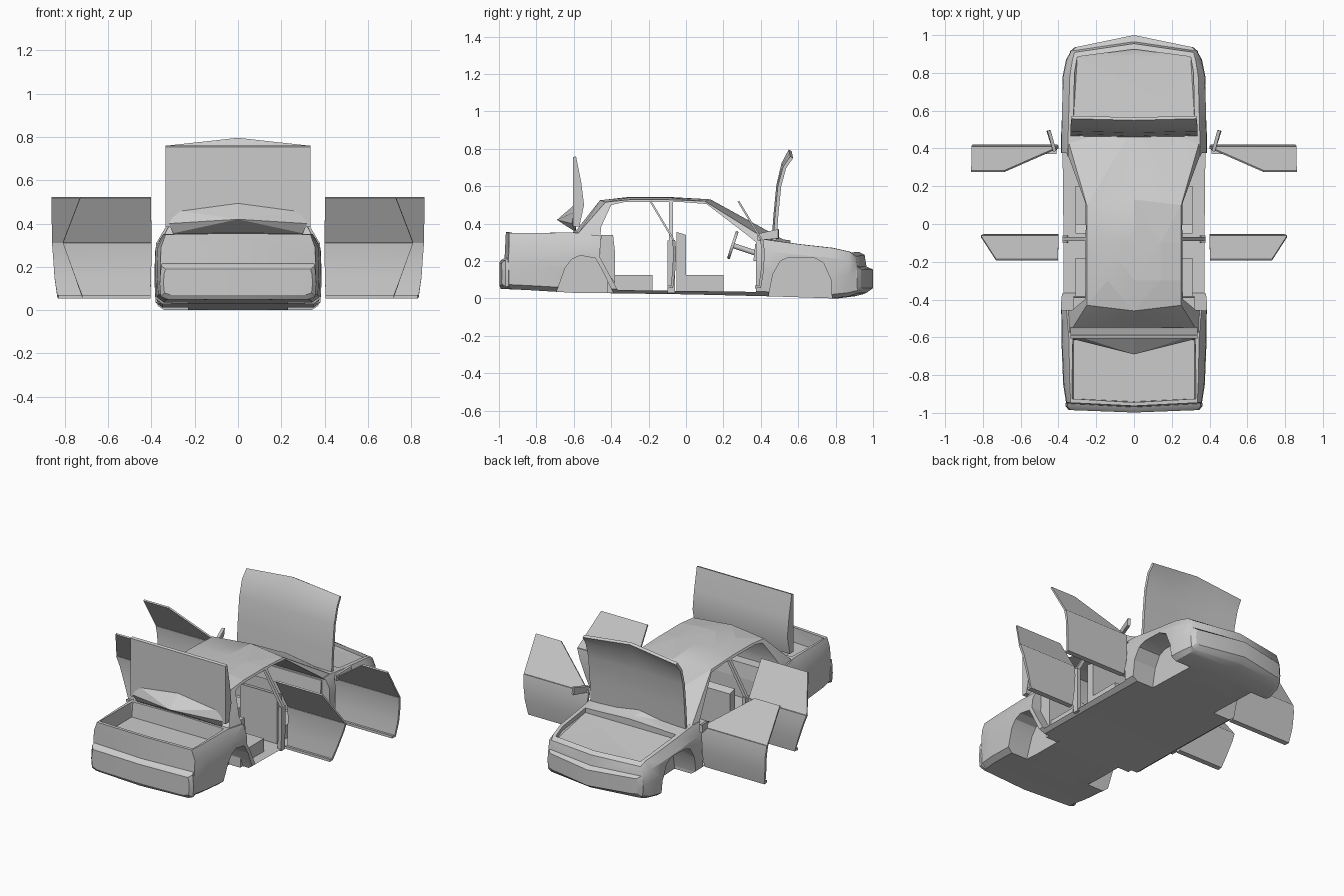
import bpy, bmesh, math
from mathutils import Vector

if "Cube" in bpy.data.objects:
    bpy.data.objects.remove(bpy.data.objects["Cube"])

grey = bpy.data.materials.new("plain grey")
grey.diffuse_color = (0.6, 0.6, 0.6, 1)
grey.use_nodes = True
grey.node_tree.nodes["Principled BSDF"].inputs["Base Color"].default_value = grey.diffuse_color


def activate(ob):
    bpy.ops.object.select_all(action='DESELECT')
    ob.select_set(True)
    bpy.context.view_layer.objects.active = ob


def finish(ob, angle=28):
    activate(ob)
    for m in list(ob.modifiers):
        bpy.ops.object.modifier_apply(modifier=m.name)
    bpy.ops.object.shade_smooth_by_angle(angle=math.radians(angle))


def make(name, bm):
    bmesh.ops.recalc_face_normals(bm, faces=bm.faces)
    me = bpy.data.meshes.new(name)
    bm.to_mesh(me)
    bm.free()
    ob = bpy.data.objects.new(name, me)
    me.materials.append(grey)
    bpy.context.collection.objects.link(ob)
    return ob


def hull(name, pts, mirror=True):
    bm = bmesh.new()
    for p in pts:
        bm.verts.new(p)
        if mirror and p[0]:
            bm.verts.new((-p[0], p[1], p[2]))
    res = bmesh.ops.convex_hull(bm, input=bm.verts)
    junk = {v for v in res["geom_interior"] + res["geom_unused"] if isinstance(v, bmesh.types.BMVert)}
    bmesh.ops.delete(bm, geom=list(junk), context='VERTS')
    return make(name, bm)


def box(name, x, y, z, mirror=False):
    return hull(name, [(a, b, c) for a in x for b in y for c in z], mirror)


def prism(name, yz, x0, x1):
    # side outline pushed from x0 to x1
    bm = bmesh.new()
    f = bm.faces.new([bm.verts.new((x0, y, z)) for y, z in yz])
    ext = bmesh.ops.extrude_face_region(bm, geom=[f])["geom"]
    bmesh.ops.translate(bm, vec=(x1 - x0, 0, 0), verts=[v for v in ext if isinstance(v, bmesh.types.BMVert)])
    return make(name, bm)


def sheet(name, rows, thick, mirror=True, offset=0):
    # panel through rows of points, given thickness
    bm = bmesh.new()
    vs = [[bm.verts.new(p) for p in r] for r in rows]
    for a, b in zip(vs, vs[1:]):
        for i in range(len(a) - 1):
            bm.faces.new((a[i], a[i + 1], b[i + 1], b[i]))
    ob = make(name, bm)
    s = ob.modifiers.new("thickness", 'SOLIDIFY')
    s.thickness, s.offset = thick, offset
    if mirror:
        ob.modifiers.new("mirror", 'MIRROR')
    finish(ob)
    return ob


def boolean(ob, cutter, op='DIFFERENCE'):
    m = ob.modifiers.new("cut", 'BOOLEAN')
    m.operation, m.object, m.solver = op, cutter, 'EXACT'
    activate(ob)
    bpy.ops.object.modifier_apply(modifier=m.name)
    bpy.data.objects.remove(cutter)


# Lower body: y, bow, bottom z, half width, top half width, top z, crown
stations = [(-.985, -.013, .07, .345, .335, .19, .0), (-.965, -.025, .05, .362, .355, .205, .0),
            (-.95, -.02, .05, .362, .35, .215, .0), (-.945, -.018, .05, .36, .335, .35, .005),
            (-.85, -.0, .045, .375, .34, .35, .005), (-.6, 0, .03, .385, .345, .352, .005),
            (-.42, 0, .028, .387, .36, .33, .0), (0, 0, .022, .387, .365, .31, 0),
            (.42, .02, .012, .387, .35, .315, .01), (.6, .03, .006, .385, .345, .29, .012),
            (.78, .03, 0, .378, .34, .27, .012), (.87, .035, .012, .36, .325, .25, .01),
            (.905, .05, .025, .34, .315, .225, .008), (.915, .05, .03, .338, .325, .17, 0),
            (.935, .065, .055, .315, .305, .155, 0)]
bm = bmesh.new()
rings = []
for y, bow, zb, w, wt, zt, crown in stations:
    h = zt - zb
    prof = [(0, zb), (w * .9, zb), (w * .985, zb + h * .08), (w, zb + h * .45),
            (w * .99, zb + h * .8), (wt, zt), (0, zt + crown)]
    rings.append([bm.verts.new((x, y + bow * (1 - x / w), z)) for x, z in prof])
for a, b in zip(rings, rings[1:]):
    for i in range(len(a) - 1):
        bm.faces.new((a[i], a[i + 1], b[i + 1], b[i]))
bm.faces.new(rings[0])
bm.faces.new(rings[-1])
body = make("car_body", bm)
body.modifiers.new("mirror", 'MIRROR')
finish(body)

# Cabin with roof, windscreen and rear window
cabin = hull("cabin", [(.36, .40, .28), (.345, .43, .315), (0, .52, .315), (0, .5, .28), (.34, -.575, .35),
                       (0, -.59, .36), (.36, -.45, .28), (.365, -.1, .31), (.25, .10, .52),
                       (.25, -.1, .528), (.25, -.3, .528), (.25, -.43, .515), (0, .13, .53), (.14, -.1, .54),
                       (.14, -.3, .54), (0, -.1, .543), (0, -.3, .543), (0, -.46, .525)])
boolean(body, cabin, 'UNION')

# Door openings, footwell, rear shelf space, boot and engine bay
boolean(body, prism("door_cut", [(-.365, .045), (.375, .035), (.375, .3), (.345, .325), (.11, .505),
                                 (-.02, .515), (-.33, .515), (-.40, .5), (-.455, .38), (-.46, .22)], -1, 1))
boolean(body, hull("boot_cut", [(.32, -.615, .26), (.32, -.925, .26), (0, -.94, .26),
                                (.325, -.615, .34), (.33, -.925, .38), (0, -.945, .38), (.32, -.6, .38)]))
boolean(body, hull("bay_cut", [(.32, .56, .268), (.315, .8, .243), (.3, .885, .222), (0, .925, .227),
                               (0, .56, .276), (.32, .56, .4), (.315, .8, .4), (.3, .885, .4), (0, .925, .4)]))

# Wheel arches
rear_arch = [(-.69, -.1), (-.69, .04), (-.645, .165), (-.61, .21), (-.565, .23), (-.485, .215), (-.45, .155), (-.39, .03),
             (-.385, -.1)]
front_arch = [(.44, -.1), (.445, .03), (.465, .13), (.505, .2), (.55, .22), (.68, .22), (.735, .19),
              (.775, .1), (.785, -.1)]
for arch in (rear_arch, front_arch):
    for s in (-1, 1):
        boolean(body, prism("arch_cut", arch, s * .23, s * .6))
finish(body)

# Pillars between the doors
for s, side in ((-1, "left"), (1, "right")):
    p = hull("middle_pillar_low_" + side, [(s * x, y, z) for y in (-.1, -.06)
             for x, z in ((.375, .03), (.35, .03), (.378, .31), (.355, .31))], False)
    q = hull("middle_pillar_high_" + side, [(s * x, y, z) for y in (-.09, -.07)
             for x, z in ((.378, .31), (.355, .31), (.25, .525), (.23, .525))], False)

# Open doors: rows of z, y, inner x, outer x
front_door = [(.062, .37, .41, .83), (.062, .395, .41, .835), (.15, .408, .405, .848),
              (.25, .413, .405, .855), (.312, .405, .40, .86)]
rear_door = [(.062, -.10, .405, .72), (.062, -.075, .405, .72), (.15, -.065, .402, .752),
             (.25, -.06, .40, .788), (.312, -.066, .40, .81)]
for name, rows, top in (("front_door", front_door, (.52, .28, .685, .862)),
                        ("rear_door", rear_door, (.52, -.19, .402, .73))):
    sheet(name + "_panels", [[(a, y, z), (b, y, z)] for z, y, a, b in rows], .016)
    sheet(name + "_windows", [[(a, y, z), (b, y, z)] for z, y, a, b in (rows[-1], top)], .01)

# Door mirrors
hull("door_mirrors", [(.415, .39, .315), (.435, .385, .31), (.42, .39, .35), (.44, .40, .365),
                      (.45, .495, .33), (.465, .495, .33), (.45, .495, .37), (.46, .49, .37)])
for o in [o for o in bpy.data.objects if o.name == "door_mirrors"]:
    bpy.data.objects.remove(o)
sheet("wing_mirrors", [[(.42, .385, .31), (.455, .495, .32)], [(.42, .385, .345), (.45, .495, .37)]], .018)

# Raised bonnet with pointed leading edge
rows = []
for y, z, w, dz in ((.475, .31, .335, .0), (.485, .45, .335, 0), (.5, .6, .335, .005),
                    (.527, .70, .335, .02), (.565, .755, .33, .037)):
    rows.append([(x * w, y - .008 * (1 - abs(x)), z + dz * (1 - abs(x))) for x in (-1, -.5, 0, .5, 1)])
sheet("bonnet", rows, .018, mirror=False)

# Raised boot lid and the wedge-shaped tail shelf below it
lid = prism("boot_lid", [(-.605, .385), (-.605, .755), (-.588, .76), (-.56, .62), (-.545, .5), (-.57, .385)],
            -.335, .335)
finish(lid)
hull("rear_shelf", [(.32, -.61, .40), (0, -.69, .42), (.28, -.6, .46), (0, -.58, .515),
                    (.30, -.59, .355), (0, -.59, .365)])

# Seats
for s, side in ((-1, "left"), (1, "right")):
    x = (s * .05, s * .31)
    box("front_seat_base_" + side, x, (-.03, .2), (.03, .125))
    prism("front_seat_back_" + side, [(-.05, .04), (0, .04), (0, .34), (-.05, .355)], *x)
box("rear_seat_base", (-.31, .31), (-.42, -.18), (.03, .125))
prism("rear_seat_back", [(-.46, .2), (-.38, .08), (-.38, .25), (-.39, .34), (-.455, .34)], -.32, .32)

# Dashboard
hull("dashboard", [(.33, .36, .2), (.33, .42, .2), (.33, .37, .29), (.33, .42, .3)])

# Steering wheel and column
bpy.ops.mesh.primitive_torus_add(major_radius=.07, minor_radius=.009, major_segments=16, minor_segments=6,
                                 location=(-.17, .25, .285), rotation=(math.radians(72), 0, 0))
wheel = bpy.context.object
wheel.name = "steering_wheel"
wheel.data.materials.append(grey)
finish(wheel, 60)
a, b = Vector((-.17, .245, .285)), Vector((-.17, .38, .24))
bpy.ops.mesh.primitive_cylinder_add(vertices=8, radius=.014, depth=(b - a).length, location=(a + b) / 2,
                                    rotation=(b - a).to_track_quat('Z', 'Y').to_euler())
column = bpy.context.object
column.name = "steering_column"
column.data.materials.append(grey)
finish(column, 50)
